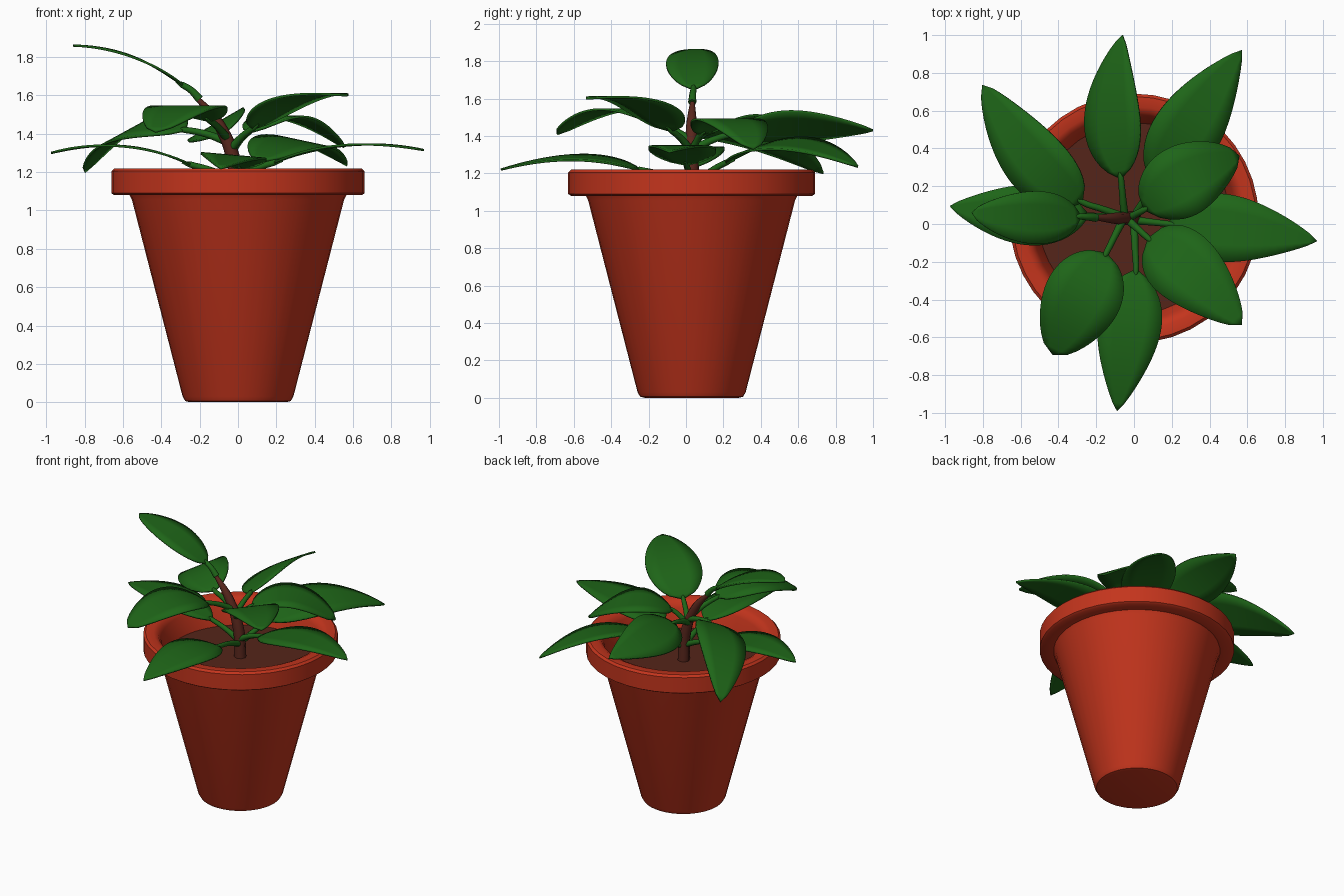
import bpy, bmesh, math
from mathutils import Vector

if "Cube" in bpy.data.objects:
    bpy.data.objects.remove(bpy.data.objects["Cube"])

UP = Vector((0, 0, 1))


def material(name, rgb):
    m = bpy.data.materials.new(name)
    m.diffuse_color = (*rgb, 1)
    m.use_nodes = True
    m.node_tree.nodes["Principled BSDF"].inputs["Base Color"].default_value = m.diffuse_color
    return m


CLAY = material("clay", (0.55, 0.035, 0.012))
EARTH = material("earth", (0.09, 0.018, 0.010))
BARK = material("bark", (0.10, 0.020, 0.012))
GREEN = material("green", (0.013, 0.13, 0.009))


def finish(name, bm, mat, angle=35):
    me = bpy.data.meshes.new(name)
    bmesh.ops.remove_doubles(bm, verts=bm.verts, dist=0.0004)
    bmesh.ops.recalc_face_normals(bm, faces=bm.faces)
    bm.to_mesh(me)
    bm.free()
    ob = bpy.data.objects.new(name, me)
    bpy.context.collection.objects.link(ob)
    me.materials.append(mat)
    bpy.ops.object.select_all(action='DESELECT')
    ob.select_set(True)
    bpy.context.view_layer.objects.active = ob
    bpy.ops.object.shade_smooth_by_angle(angle=math.radians(angle))
    return ob


def lathe(name, profile, mat, centre, steps=40):
    bm = bmesh.new()
    vs = [bm.verts.new((r, 0, z)) for r, z in profile]
    es = [bm.edges.new(p) for p in zip(vs, vs[1:])]
    bmesh.ops.spin(bm, geom=vs + es, cent=(0, 0, 0), axis=UP, angle=2 * math.pi,
                   steps=steps, use_merge=True)
    ob = finish(name, bm, mat)
    ob.location = centre
    return ob


def tube(name, points, mat):
    """Round, tapering tube along points given as (x, y, z, radius)."""
    cu = bpy.data.curves.new(name, 'CURVE')
    cu.dimensions = '3D'
    cu.bevel_depth = 1
    cu.bevel_resolution = 2
    cu.resolution_u = 6
    cu.use_fill_caps = True
    sp = cu.splines.new('BEZIER')
    sp.bezier_points.add(len(points) - 1)
    for bp, p in zip(sp.bezier_points, points):
        bp.co = p[:3]
        bp.radius = p[3]
        bp.handle_left_type = bp.handle_right_type = 'AUTO'
    ob = bpy.data.objects.new(name, cu)
    bpy.context.collection.objects.link(ob)
    cu.materials.append(mat)


def leaf(name, root, base, mid, tip, half, roll=0, shape=0.75, power=0.8):
    """Blade arching through base, mid and tip, on a stalk from root."""
    root, a, b, c = (Vector(p) for p in (root, base, mid, tip))
    roll = math.radians(roll)
    n = 20
    bm = bmesh.new()
    rows = []
    for i in range(n + 1):
        t = i / n
        p = a * (2 * (t - .5) * (t - 1)) + b * (4 * t * (1 - t)) + c * (2 * t * (t - .5))
        tan = (a * (4 * t - 3) + b * (4 - 8 * t) + c * (4 * t - 1)).normalized()
        lat = tan.cross(UP).normalized()
        side = lat * math.cos(roll) + lat.cross(tan) * math.sin(roll)
        w = half * max(math.sin(math.pi * t ** shape), 0) ** power
        if t < .5:
            w = max(w, 0.018)
        rows.append([bm.verts.new(p + side * w * k) for k in (-1, -.5, 0, .5, 1)])
    for r, s in zip(rows, rows[1:]):
        for k in range(4):
            bm.faces.new((r[k], r[k + 1], s[k + 1], s[k]))
    ob = finish(name, bm, GREEN)
    sol = ob.modifiers.new("thickness", 'SOLIDIFY')
    sol.thickness = 0.012
    sol.offset = 0
    # stalk
    run = a + (b - a) * 0.12
    m = (root + a) / 2 + UP * 0.01
    tube(name + "_stalk", [(*root, .022), (*m, .018), (*a, .016), (*run, .006)], GREEN)


# Pot with a thick rim, hollow at the top
POT = (0, 0.03, 0)
lathe("pot", [(0, 0), (.25, 0), (.275, .006), (.289, .03), (.553, 1.055), (.565, 1.08),
              (.645, 1.08), (.66, 1.09), (.66, 1.205), (.645, 1.22), (.59, 1.22),
              (.56, 1.205), (.54, 1.17), (.50, 1.01), (0, 1.0)], CLAY, POT)

# Soil
lathe("soil", [(0, 1.035), (.506, 1.035), (.503, 1.015), (0, 1.015)], EARTH, POT)

# Stem
tube("stem", [(0, .03, 1.0, .042), (-.02, .03, 1.25, .038), (-.10, .03, 1.45, .03),
              (-.23, .035, 1.605, .010)], BARK)

# Leaves
leaf("leaf_back", (-.05, .04, 1.33), (-.07, .25, 1.41), (-.115, .6, 1.45),
     (-.06, 1.0, 1.43), .17, roll=30)
leaf("leaf_back_right", (0, .04, 1.14), (.11, .22, 1.26), (.32, .55, 1.36),
     (.57, .92, 1.235), .185, roll=-10)
leaf("leaf_right_upper", (-.03, .03, 1.31), (.06, .08, 1.41), (.28, .24, 1.485),
     (.555, .36, 1.33), .19, shape=.85, power=.6)
leaf("leaf_right", (0, .02, 1.17), (.19, 0, 1.25), (.56, -.03, 1.34),
     (.97, -.09, 1.315), .18, shape=.7)
leaf("leaf_front_right", (-.03, .02, 1.33), (.08, -.08, 1.43), (.3, -.26, 1.58),
     (.57, -.535, 1.6), .19, power=.65)
leaf("leaf_front", (0, .01, 1.14), (.01, -.25, 1.22), (-.03, -.58, 1.285),
     (-.09, -.99, 1.22), .17, roll=5, shape=.8)
leaf("leaf_front_left", (-.06, .02, 1.38), (-.15, -.16, 1.47), (-.28, -.4, 1.54),
     (-.43, -.69, 1.41), .205, shape=.9, power=.55)
leaf("leaf_left_low", (-.01, .03, 1.15), (-.25, .045, 1.24), (-.6, .05, 1.335),
     (-.975, .095, 1.30), .16, shape=.8)
leaf("leaf_top", (-.2, .033, 1.58), (-.29, .04, 1.655), (-.56, .035, 1.805),
     (-.86, .06, 1.86), .14, shape=.8, power=.65)
leaf("leaf_back_left", (-.06, .04, 1.36), (-.28, .12, 1.42), (-.56, .37, 1.42),
     (-.8, .735, 1.2), .18, roll=22, power=.7)
